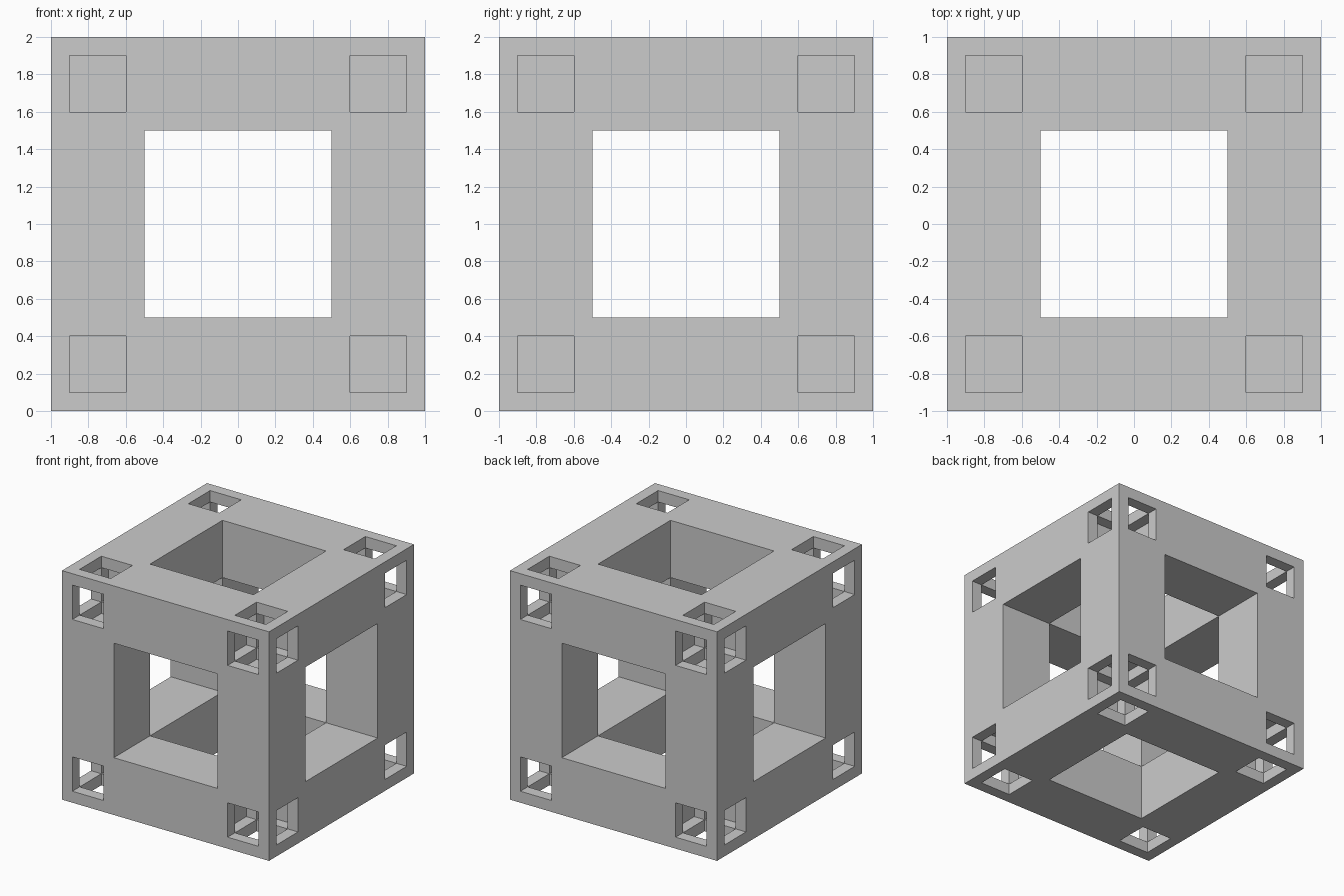
import bpy
import bmesh
from itertools import product
from mathutils import Matrix, Vector

if "Cube" in bpy.data.objects:
    bpy.data.objects.remove(bpy.data.objects["Cube"], do_unlink=True)

HALF = 1.0        # half the cube
WINDOW = 0.5      # half the large square windows
CELL = 0.75       # centre of each corner cell
HOLE = 0.3        # width of the small square holes
CENTRE = Vector((0, 0, HALF))

grey = bpy.data.materials.new("plain_grey")
grey.use_nodes = True
grey.diffuse_color = (0.6, 0.6, 0.6, 1)
grey.node_tree.nodes["Principled BSDF"].inputs["Base Color"].default_value = (0.6, 0.6, 0.6, 1)


def make_box(name, centre, size):
    """Box object with the given centre and size."""
    mesh = bpy.data.meshes.new(name)
    bm = bmesh.new()
    place = Matrix.Translation(CENTRE + Vector(centre)) @ Matrix.Diagonal((*size, 1))
    bmesh.ops.create_cube(bm, size=1, matrix=place)
    bm.to_mesh(mesh)
    bm.free()
    mesh.materials.append(grey)
    obj = bpy.data.objects.new(name, mesh)
    bpy.context.collection.objects.link(obj)
    return obj


def along(axis, length, width):
    """Size of a square bar running along one axis."""
    size = [width] * 3
    size[axis] = length
    return size


frame = make_box("cube_frame", (0, 0, 0), (2 * HALF,) * 3)
cutters = []

# Large square windows through all three axes
for axis in range(3):
    cutters.append(make_box("window_cutter", (0, 0, 0), along(axis, 3 * HALF, 2 * WINDOW)))

# Small crossing holes in each corner cell, closed on the inner side
for signs in product((-1, 1), repeat=3):
    for axis in range(3):
        centre = [s * CELL for s in signs]
        inner, outer = WINDOW, HALF + 0.1
        centre[axis] = signs[axis] * (inner + outer) / 2
        cutters.append(make_box("corner_hole_cutter", centre, along(axis, outer - inner, HOLE)))

# Cut every opening, then drop the cutters
for cutter in cutters:
    mod = frame.modifiers.new("cut", "BOOLEAN")
    mod.operation = "DIFFERENCE"
    mod.solver = "EXACT"
    mod.object = cutter
bpy.context.view_layer.update()
evaluated = frame.evaluated_get(bpy.context.evaluated_depsgraph_get())
cut_mesh = bpy.data.meshes.new_from_object(evaluated)
frame.modifiers.clear()
frame.data = cut_mesh
frame.data.materials.clear()
frame.data.materials.append(grey)
for face in frame.data.polygons:
    face.material_index = 0
    face.use_smooth = False
for cutter in cutters:
    bpy.data.objects.remove(cutter, do_unlink=True)
